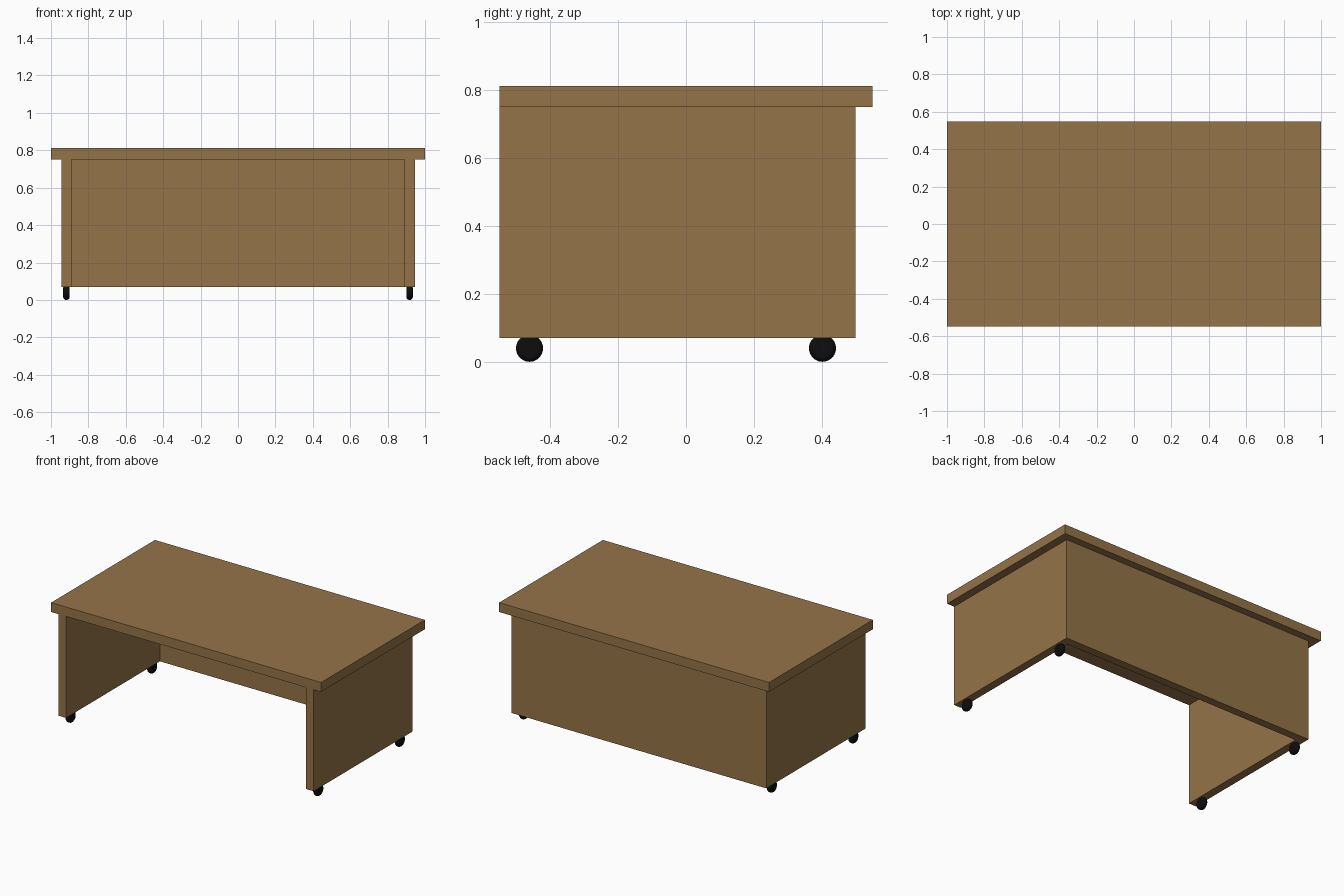
import bpy
import bmesh
from mathutils import Matrix

cube = bpy.data.objects.get("Cube")
if cube:
    bpy.data.objects.remove(cube, do_unlink=True)


def make_material(name, color):
    mat = bpy.data.materials.new(name)
    mat.use_nodes = True
    mat.diffuse_color = color
    mat.node_tree.nodes["Principled BSDF"].inputs["Base Color"].default_value = color
    return mat


wood = make_material("brown wood", (0.30, 0.174, 0.066, 1))
rubber = make_material("black rubber", (0.004, 0.004, 0.004, 1))


def add_object(name, bm, mat):
    mesh = bpy.data.meshes.new(name)
    bm.to_mesh(mesh)
    bm.free()
    mesh.materials.append(mat)
    obj = bpy.data.objects.new(name, mesh)
    bpy.context.collection.objects.link(obj)
    return obj


def add_box(name, low, high):
    bm = bmesh.new()
    bmesh.ops.create_cube(bm, size=1)
    for v in bm.verts:
        v.co = [h if c > 0 else l for c, l, h in zip(v.co, low, high)]
    return add_object(name, bm, wood)


def add_wheel(name, x, y):
    bm = bmesh.new()
    bmesh.ops.create_cone(bm, cap_ends=True, segments=24, radius1=RADIUS,
                          radius2=RADIUS, depth=WIDTH,
                          matrix=Matrix.Rotation(1.5708, 4, "Y"))
    obj = add_object(name, bm, rubber)
    obj.location = (x, y, RADIUS)
    # Rounded tyre edge
    bevel = obj.modifiers.new("round tyre", "BEVEL")
    bevel.width = WIDTH * 0.45
    bevel.segments = 4
    bevel.limit_method = "ANGLE"
    bevel.angle_limit = 1.0


# Main dimensions
FRONT, BACK = -0.549, 0.499
BOTTOM, UNDER_TOP, TOP = 0.07, 0.75, 0.813
INNER, OUTER = 0.89, 0.945
THICK = OUTER - INNER
RADIUS, WIDTH = 0.04, 0.035

# Desk top overhanging the sides and back
add_box("desk_top", (-1, FRONT, UNDER_TOP), (1, -FRONT, TOP))

# Back panel fitted between the side panels
add_box("back_panel", (-INNER, BACK - THICK, BOTTOM), (INNER, BACK, UNDER_TOP))

# Side panels, each with two wheels set into the bottom edge
for side, sign in (("left", 1), ("right", -1)):
    x1, x2 = sorted((sign * INNER, sign * OUTER))
    add_box(side + "_panel", (x1, FRONT, BOTTOM), (x2, BACK, UNDER_TOP))
    for end, y in (("front", -0.461), ("back", 0.402)):
        add_wheel(f"{end}_{side}_wheel", (x1 + x2) / 2, y)
